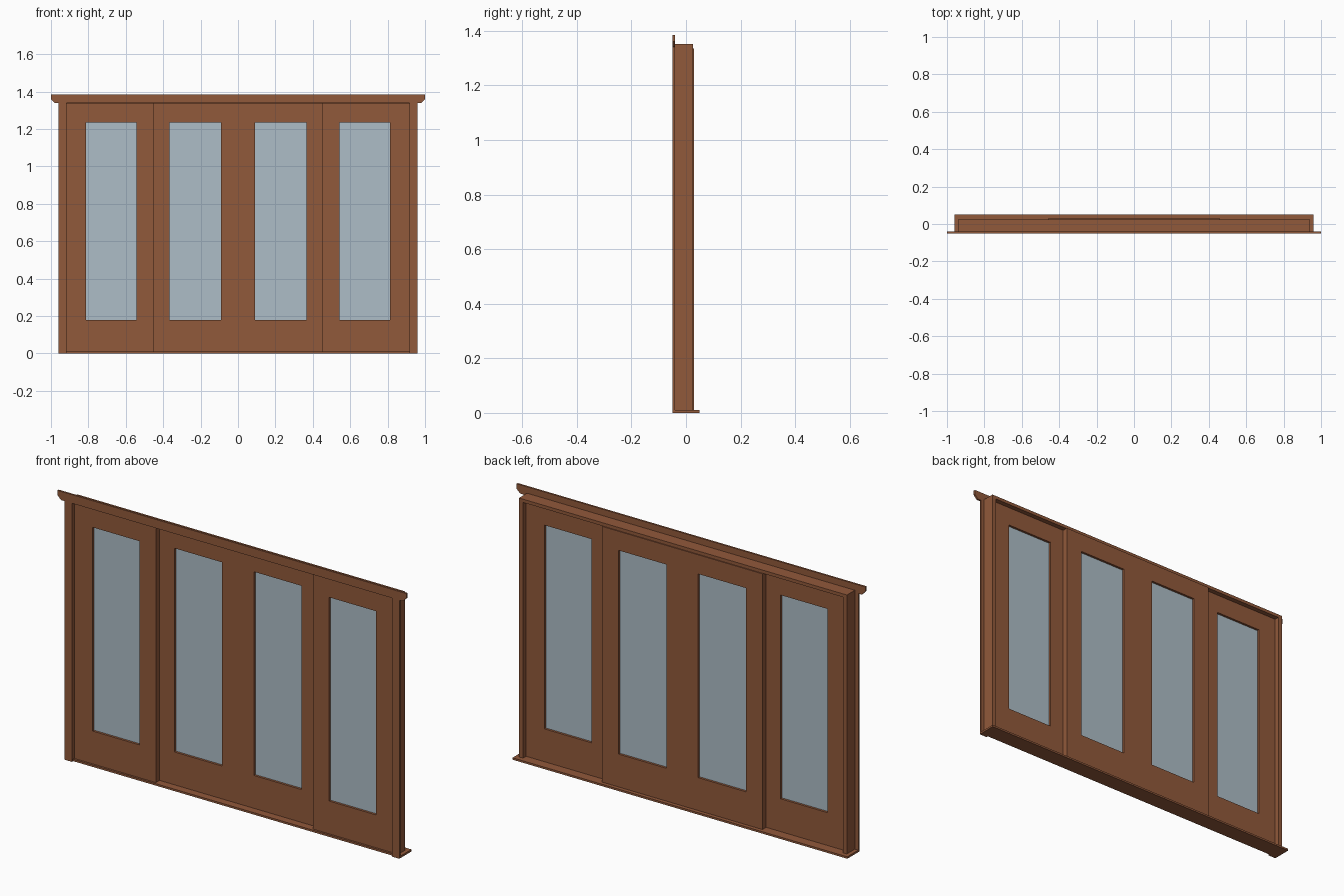
import bpy, bmesh

if "Cube" in bpy.data.objects:
    bpy.data.objects.remove(bpy.data.objects["Cube"])


def material(name, rgb):
    m = bpy.data.materials.new(name)
    m.diffuse_color = (*rgb, 1)
    m.use_nodes = True
    m.node_tree.nodes["Principled BSDF"].inputs["Base Color"].default_value = m.diffuse_color
    return m


wood = material("brown_wood", (0.285, 0.100, 0.043))
glass = material("pale_blue_glass", (0.42, 0.51, 0.57))


def prism(name, outline, y0, y1, mat):
    """Extrude an x-z outline from y0 to y1."""
    bm = bmesh.new()
    face = bm.faces.new([bm.verts.new((x, y0, z)) for x, z in outline])
    ext = bmesh.ops.extrude_face_region(bm, geom=[face])
    for v in ext["geom"]:
        if isinstance(v, bmesh.types.BMVert):
            v.co.y = y1
    bmesh.ops.recalc_face_normals(bm, faces=bm.faces)
    me = bpy.data.meshes.new(name)
    bm.to_mesh(me)
    bm.free()
    me.materials.append(mat)
    ob = bpy.data.objects.new(name, me)
    bpy.context.collection.objects.link(ob)
    return ob


def box(name, x0, x1, y0, y1, z0, z1, mat=wood):
    return prism(name, [(x0, z0), (x1, z0), (x1, z1), (x0, z1)], y0, y1, mat)


def frame(name, outer, hole, y0, y1):
    """Sash: rectangular ring with a through opening, as one mesh."""
    bm = bmesh.new()
    rings = []
    for (a, b, c, d) in (outer, hole):
        for y in (y0, y1):
            rings.append([bm.verts.new((x, y, z)) for x, z in ((a, c), (b, c), (b, d), (a, d))])
    of, ob_, hf, hb = rings
    for r, s in ((of, hf), (hf, hb), (hb, ob_), (ob_, of)):
        for i in range(4):
            j = (i + 1) % 4
            bm.faces.new((r[i], r[j], s[j], s[i]))
    bmesh.ops.recalc_face_normals(bm, faces=bm.faces)
    me = bpy.data.meshes.new(name)
    bm.to_mesh(me)
    bm.free()
    me.materials.append(wood)
    bpy.context.collection.objects.link(bpy.data.objects.new(name, me))


# Sill, head jamb and the header board with clipped lower corners
box("sill", -0.96, 0.96, -0.04, 0.05, 0, 0.01)
box("head_jamb", -0.94, 0.94, -0.04, 0.025, 1.335, 1.352)
prism("header_board", [(-0.98, 1.34), (0.98, 1.34), (1, 1.36), (1, 1.385),
                       (-1, 1.385), (-1, 1.36)], -0.05, -0.04, wood)

# Both sides: casing, jamb, front outer sash and rear inner sash
for s, side in ((-1, "left"), (1, "right")):
    def span(a, b):
        return sorted((s * a, s * b))

    box(side + "_casing", *span(0.917, 0.96), -0.05, -0.04, 0, 1.34)
    box(side + "_jamb", *span(0.917, 0.94), -0.04, 0.025, 0.01, 1.335)
    for kind, x0, x1, h0, h1, y0, y1 in (
            ("outer", 0.45, 0.917, 0.543, 0.812, -0.03, 0.0),
            ("inner", 0.0, 0.46, 0.091, 0.365, 0.0, 0.03)):
        frame(f"{side}_{kind}_sash", (*span(x0, x1), 0.01, 1.335),
              (*span(h0, h1), 0.18, 1.236), y0, y1)
        mid = (y0 + y1) / 2
        box(f"{side}_{kind}_pane", *span(h0, h1), mid - 0.003, mid + 0.003, 0.18, 1.236, glass)
